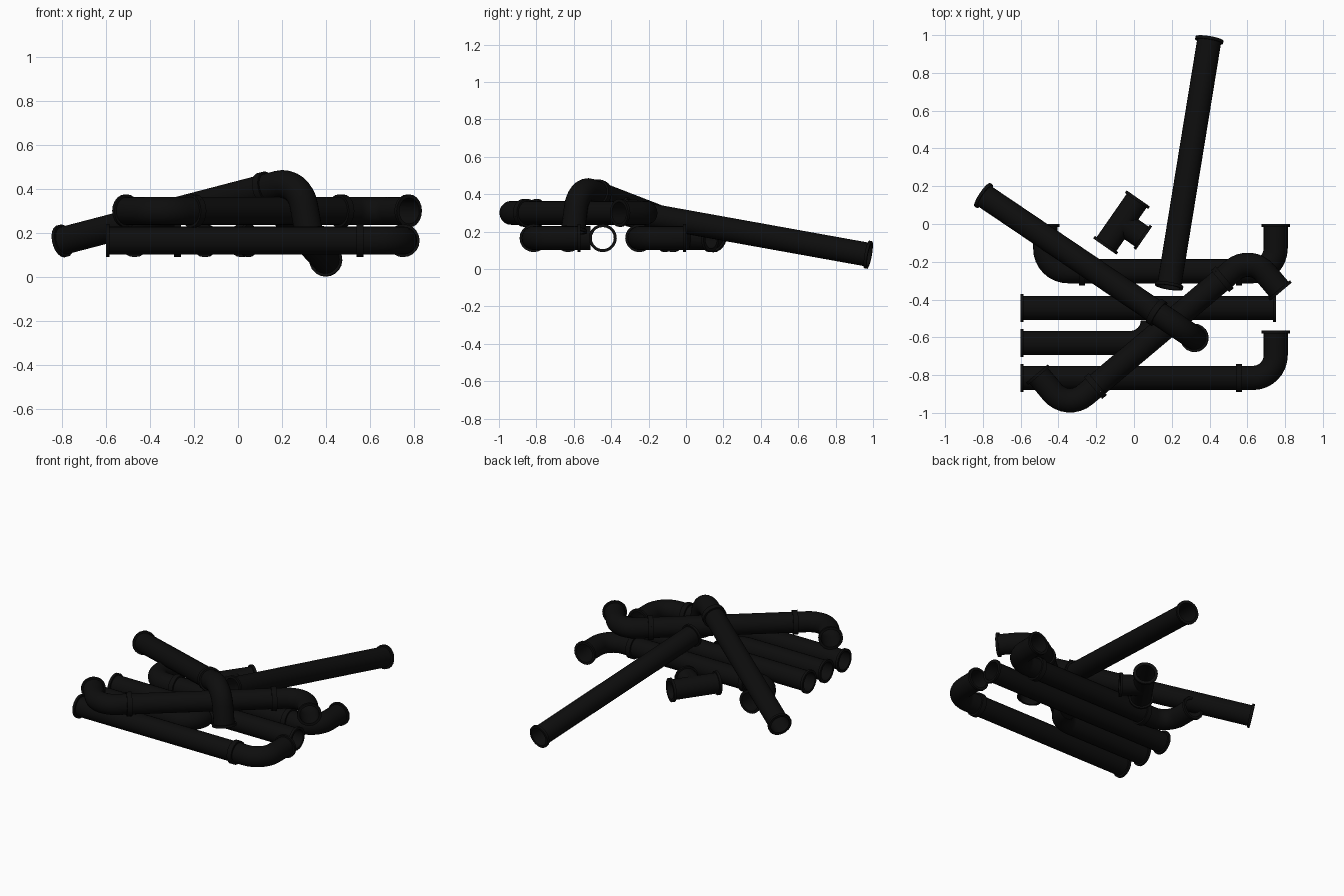
import bpy, math
from mathutils import Vector as V

if "Cube" in bpy.data.objects:
    bpy.data.objects.remove(bpy.data.objects["Cube"])

SIDES, R_OUT, R_IN, R_RIM, RIM = 20, 0.064, 0.059, 0.075, 0.016

mat = bpy.data.materials.new("black_iron")
mat.diffuse_color = (0.004, 0.004, 0.004, 1)
mat.use_nodes = True
mat.node_tree.nodes["Principled BSDF"].inputs["Base Color"].default_value = mat.diffuse_color


def mesh_object(name, verts, faces):
    me = bpy.data.meshes.new(name)
    me.from_pydata(verts, [], faces)
    me.materials.append(mat)
    ob = bpy.data.objects.new(name, me)
    bpy.context.collection.objects.link(ob)
    return ob


def smooth(ob):
    bpy.ops.object.select_all(action='DESELECT')
    ob.select_set(True)
    bpy.context.view_layer.objects.active = ob
    bpy.ops.object.shade_smooth_by_angle(angle=math.radians(35))


def along(p, q, distances):
    """Points from p to q at the given distances."""
    d = (q - p).normalized()
    return [(p + d * t, d) for t in distances]


def rings(name, stations, binormal, closed):
    """Skin circles (point, tangent, radius); closed joins last to first."""
    verts, faces, n = [], [], len(stations)
    for p, t, r in stations:
        u = binormal.cross(t).normalized()
        for k in range(SIDES):
            a = 2 * math.pi * k / SIDES
            verts.append(p + u * (r * math.cos(a)) + binormal * (r * math.sin(a)))
    for i in range(n if closed else n - 1):
        j = (i + 1) % n
        for k in range(SIDES):
            m = (k + 1) % SIDES
            faces.append((i * SIDES + k, i * SIDES + m, j * SIDES + m, j * SIDES + k))
    if not closed:
        faces.append(tuple(reversed(range(SIDES))))
        faces.append(tuple(range((n - 1) * SIDES, n * SIDES)))
    return mesh_object(name, verts, faces)


def outer_profile(path, rim_a=True, rim_b=True):
    """Outside stations, with a flat rim at the chosen ends."""
    out = [(p, t, R_OUT) for p, t in path]
    (a, ta), (b, tb) = path[0], path[-1]
    if rim_a:
        out[:1] = [(a, ta, R_RIM), (a + ta * RIM, ta, R_RIM), (a + ta * RIM, ta, R_OUT)]
    if rim_b:
        out[-1:] = [(b - tb * RIM, tb, R_OUT), (b - tb * RIM, tb, R_RIM), (b, tb, R_RIM)]
    return out


def hollow(name, path, binormal, rim_a=True, rim_b=True):
    inner = [(p, t, R_IN) for p, t in reversed(path)]
    ob = rings(name, outer_profile(path, rim_a, rim_b) + inner, binormal, True)
    smooth(ob)
    return ob


def side_of(d):
    return d.cross(V((0, 0, 1))).normalized()


def pipe(name, a, b, rim_b=True):
    a, b = V(a), V(b)
    d = (b - a).normalized()
    return hollow(name, [(a, d), (b, d)], side_of(d), True, rim_b)


def elbow(name, start, d, n, lead=0.075, tail=0.13, r=0.12, rim_a=True, rim_b=True):
    start, d, n = V(start), V(d).normalized(), V(n).normalized()
    path = [(start, d)] if lead else []
    c = start + d * lead + n * r
    for i in range(9):
        a = math.pi / 2 * i / 8
        path.append((c + d * (r * math.sin(a)) - n * (r * math.cos(a)),
                     d * math.cos(a) + n * math.sin(a)))
    if tail:
        path.append((path[-1][0] + n * tail, n))
    return hollow(name, path, d.cross(n).normalized(), rim_a, rim_b)


LOW, HIGH = 0.165, 0.30
X, Y = V((1, 0, 0)), V((0, 1, 0))

# lower row of parallel pipes
pipe("middle_long_pipe", (-0.6, -0.445, LOW), (0.752, -0.445, LOW))
pipe("front_pipe", (-0.6, -0.815, LOW), (0.555, -0.815, LOW))
elbow("front_pipe_elbow", (0.555, -0.815, LOW), X, Y)
pipe("short_pipe", (-0.6, -0.63, LOW), (-0.02, -0.63, LOW), False)
elbow("short_pipe_elbow", (-0.02, -0.63, LOW), X, Y, 0, 0, 0.12, False, False)
pipe("back_pipe", (-0.275, -0.25, LOW), (0.555, -0.25, LOW))
elbow("back_pipe_right_elbow", (0.555, -0.25, LOW), X, Y)
elbow("back_pipe_left_elbow", (-0.275, -0.25, LOW), -X, Y)

# diagonal double-elbow pipe on top
d = V((math.cos(math.radians(40)), math.sin(math.radians(40)), 0))
n = V((-d.y, d.x, 0))
g0, g1 = V((-0.204, -0.858, HIGH)), V((0.468, -0.292, HIGH))
pipe("diagonal_pipe", g0, g1)
elbow("diagonal_left_elbow", g0, -d, n)
elbow("diagonal_right_elbow", g1, d, -n)

# leaning pipes
pipe("leaning_long_pipe", (0.185, -0.335, 0.312), (0.4, 0.982, 0.075))
e0, e1 = V((-0.803, 0.155, 0.162)), V((0.12, -0.468, 0.403))
pipe("leaning_elbow_pipe", e0, e1)
e = (e1 - e0).normalized()
elbow("leaning_pipe_elbow", e1, e, -(V((0, 0, 1)) - e * e.z))

# tee fitting, joined outside and bored through
t = V((0.57, 0.82, 0)).normalized()
s = V((t.y, -t.x, 0))
mid = V((-0.066, 0.008, LOW))
ends = [(mid - t * 0.155, t), (mid + t * 0.155, t)]
branch = [(mid, s), (mid + s * 0.145, s)]
up = V((0, 0, 1))
tee = rings("tee_fitting", outer_profile(ends), up, False)
tools = [("UNION", rings("tee_branch", outer_profile(branch, False), up, False))]
for name, a, b in (("bore_main", mid - t * 0.2, mid + t * 0.2),
                   ("bore_branch", mid, mid + s * 0.2)):
    ax = (b - a).normalized()
    tools.append(("DIFFERENCE", rings(name, [(a, ax, R_IN - 0.003), (b, ax, R_IN - 0.003)], up, False)))
# consistent outward normals before the boolean
import bmesh
for ob in [tee] + [o for _, o in tools]:
    bm = bmesh.new()
    bm.from_mesh(ob.data)
    bmesh.ops.recalc_face_normals(bm, faces=bm.faces)
    bm.to_mesh(ob.data)
    bm.free()
bpy.context.view_layer.objects.active = tee
for op, tool in tools:
    tool.hide_render = True
    m = tee.modifiers.new(op, 'BOOLEAN')
    m.operation, m.object, m.solver = op, tool, 'EXACT'
    bpy.ops.object.modifier_apply(modifier=m.name)
for _, tool in tools:
    bpy.data.objects.remove(tool)
smooth(tee)

# consistent normals on every pipe
for ob in bpy.context.collection.objects:
    bm = bmesh.new()
    bm.from_mesh(ob.data)
    bmesh.ops.recalc_face_normals(bm, faces=bm.faces)
    bm.to_mesh(ob.data)
    bm.free()
